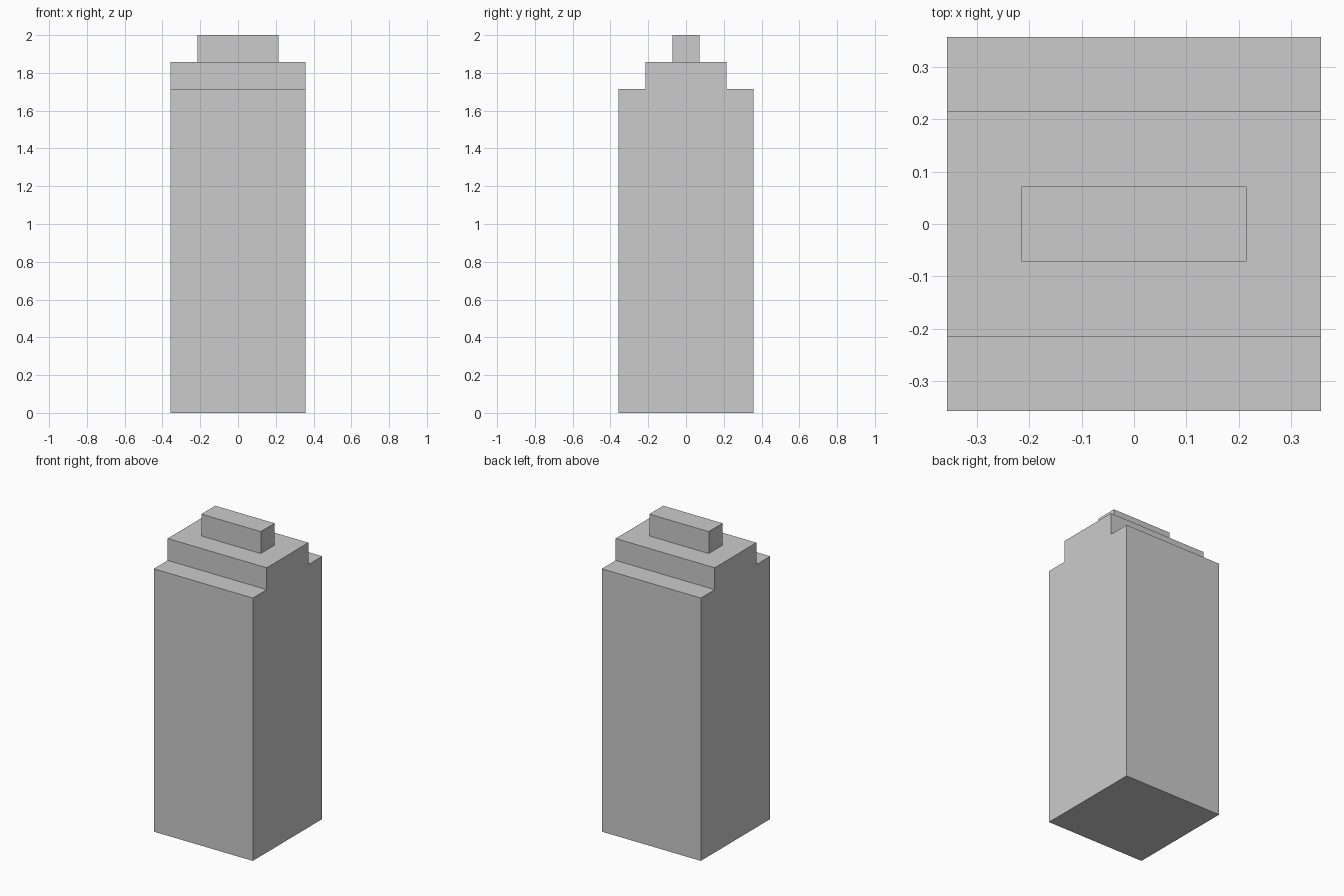
import bpy
import bmesh

if "Cube" in bpy.data.objects:
    bpy.data.objects.remove(bpy.data.objects["Cube"])

U = 2 / 14  # the model is built on a regular grid, 14 units tall


def extrude_profile(name, profile, half_width):
    """Extrude a closed (y, z) profile along x, centred on x = 0."""
    bm = bmesh.new()
    face = bm.faces.new([bm.verts.new((-half_width, y, z)) for y, z in profile])
    geom = bmesh.ops.extrude_face_region(bm, geom=[face])["geom"]
    moved = [v for v in geom if isinstance(v, bmesh.types.BMVert)]
    bmesh.ops.translate(bm, verts=moved, vec=(2 * half_width, 0, 0))
    bmesh.ops.recalc_face_normals(bm, faces=bm.faces)
    mesh = bpy.data.meshes.new(name)
    bm.to_mesh(mesh)
    bm.free()
    obj = bpy.data.objects.new(name, mesh)
    bpy.context.collection.objects.link(obj)
    return obj


def mirrored(half):
    """Complete a right-hand half profile with its left-hand mirror."""
    return half + [(-y, z) for y, z in reversed(half)]


# Tall body with a step along the front and back
body = [(2.5 * U, 0), (2.5 * U, 12 * U), (1.5 * U, 12 * U), (1.5 * U, 13 * U)]
extrude_profile("stepped_body", mirrored(body), 2.5 * U)

# Narrow block on top
cap = [(0.5 * U, 13 * U), (0.5 * U, 14 * U)]
extrude_profile("top_block", mirrored(cap), 1.5 * U)
